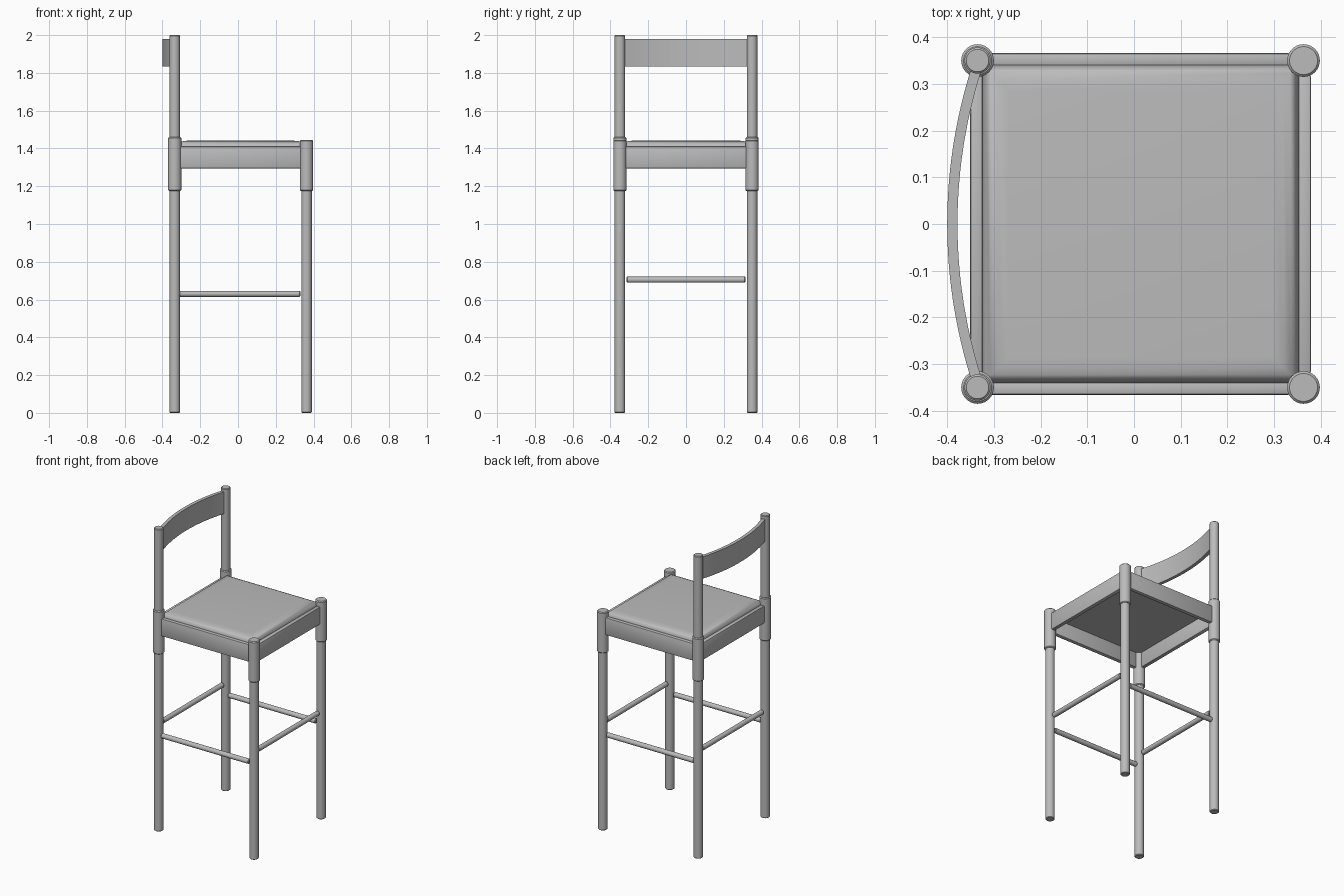
import bpy, bmesh, math
from mathutils import Vector

cube = bpy.data.objects.get("Cube")
if cube:
    bpy.data.objects.remove(cube, do_unlink=True)

grey = bpy.data.materials.new("plain_grey")
grey.use_nodes = True
grey.diffuse_color = (0.5, 0.5, 0.5, 1)
grey.node_tree.nodes["Principled BSDF"].inputs["Base Color"].default_value = (0.5, 0.5, 0.5, 1)

BACK, FRONT, SIDE = -0.335, 0.363, 0.35   # leg centre lines


def finish(name, bm):
    bmesh.ops.recalc_face_normals(bm, faces=bm.faces)
    mesh = bpy.data.meshes.new(name)
    bm.to_mesh(mesh)
    bm.free()
    mesh.materials.append(grey)
    obj = bpy.data.objects.new(name, mesh)
    bpy.context.collection.objects.link(obj)
    bpy.ops.object.select_all(action='DESELECT')
    obj.select_set(True)
    bpy.context.view_layer.objects.active = obj
    bpy.ops.object.shade_smooth_by_angle(angle=math.radians(35))
    return obj


def loft(name, rings):
    """Skin matching rings of points and cap both ends."""
    bm = bmesh.new()
    loops = [[bm.verts.new(p) for p in ring] for ring in rings]
    for a, b in zip(loops, loops[1:]):
        for i in range(len(a)):
            j = (i + 1) % len(a)
            bm.faces.new((a[i], a[j], b[j], b[i]))
    bm.faces.new(loops[0])
    bm.faces.new(loops[-1])
    return finish(name, bm)


def rod(name, start, end, radius, edge=0.004, sides=32):
    """Round bar with softly chamfered ends."""
    start, end = Vector(start), Vector(end)
    axis = (end - start).normalized()
    u = axis.orthogonal().normalized()
    v = axis.cross(u)
    stations = [(start, radius - edge), (start + axis * edge, radius),
                (end - axis * edge, radius), (end, radius - edge)]
    turns = [math.tau * i / sides for i in range(sides)]
    return loft(name, [[c + (u * math.cos(t) + v * math.sin(t)) * r for t in turns]
                       for c, r in stations])


def board(name, low, high):
    """Rectangular board with eased edges."""
    low, high = Vector(low), Vector(high)
    bm = bmesh.new()
    bmesh.ops.create_cube(bm, size=1)
    for vert in bm.verts:
        vert.co = (low + high) / 2 + vert.co * (high - low)
    bmesh.ops.bevel(bm, geom=bm.edges[:], offset=0.005, segments=2,
                    profile=0.5, affect='EDGES')
    return finish(name, bm)


# Legs and the thicker collars around the seat joints
for side, y in (("right", -SIDE), ("left", SIDE)):
    for place, x, leg_top, collar_top in (("back", BACK, 2.0, 1.46),
                                          ("front", FRONT, 1.44, 1.445)):
        rod(f"{place}_{side}_leg", (x, y, 0), (x, y, leg_top), 0.028)
        rod(f"{place}_{side}_collar", (x, y, 1.175), (x, y, collar_top), 0.035, 0.005)

    # Side rail and side stretcher
    outer, inner = math.copysign(0.366, y), math.copysign(0.339, y)
    board(f"{side}_seat_rail", (-0.31, min(outer, inner), 1.295),
          (0.335, max(outer, inner), 1.41))
    rod(f"{side}_stretcher", (-0.31, y, 0.63), (0.33, y, 0.63), 0.016)

# Rails and stretchers across the front and back
for place, x, low, high in (("back", BACK, -0.351, -0.324), ("front", FRONT, 0.352, 0.379)):
    board(f"{place}_seat_rail", (low, -0.32, 1.295), (high, 0.32, 1.41))
    rod(f"{place}_stretcher", (x, -0.315, 0.705), (x, 0.315, 0.705), 0.016)

# Seat pad with a rolled edge
pad_profile = [(0, 1.395), (0, 1.41), (0.006, 1.423), (0.017, 1.433), (0.032, 1.439), (0.055, 1.441)]
loft("seat_pad", [[(-0.324 + d, -0.34 + d, z), (0.352 - d, -0.34 + d, z),
                   (0.352 - d, 0.34 - d, z), (-0.324 + d, 0.34 - d, z)]
                  for d, z in pad_profile])

# Backrest bent along a shallow arc between the back legs
half, sag, thick = 0.335, 0.052, 0.022
radius = (half ** 2 + sag ** 2) / (2 * sag)
sweep = math.asin(half / radius)
sections = []
for i in range(25):
    t = sweep * (i / 12 - 1)
    centre_x = -0.4 + radius
    sections.append([(centre_x - r * math.cos(t), r * math.sin(t), z)
                     for r, z in ((radius, 1.835), (radius, 1.98),
                                  (radius - thick, 1.98), (radius - thick, 1.835))])
loft("backrest", sections)
